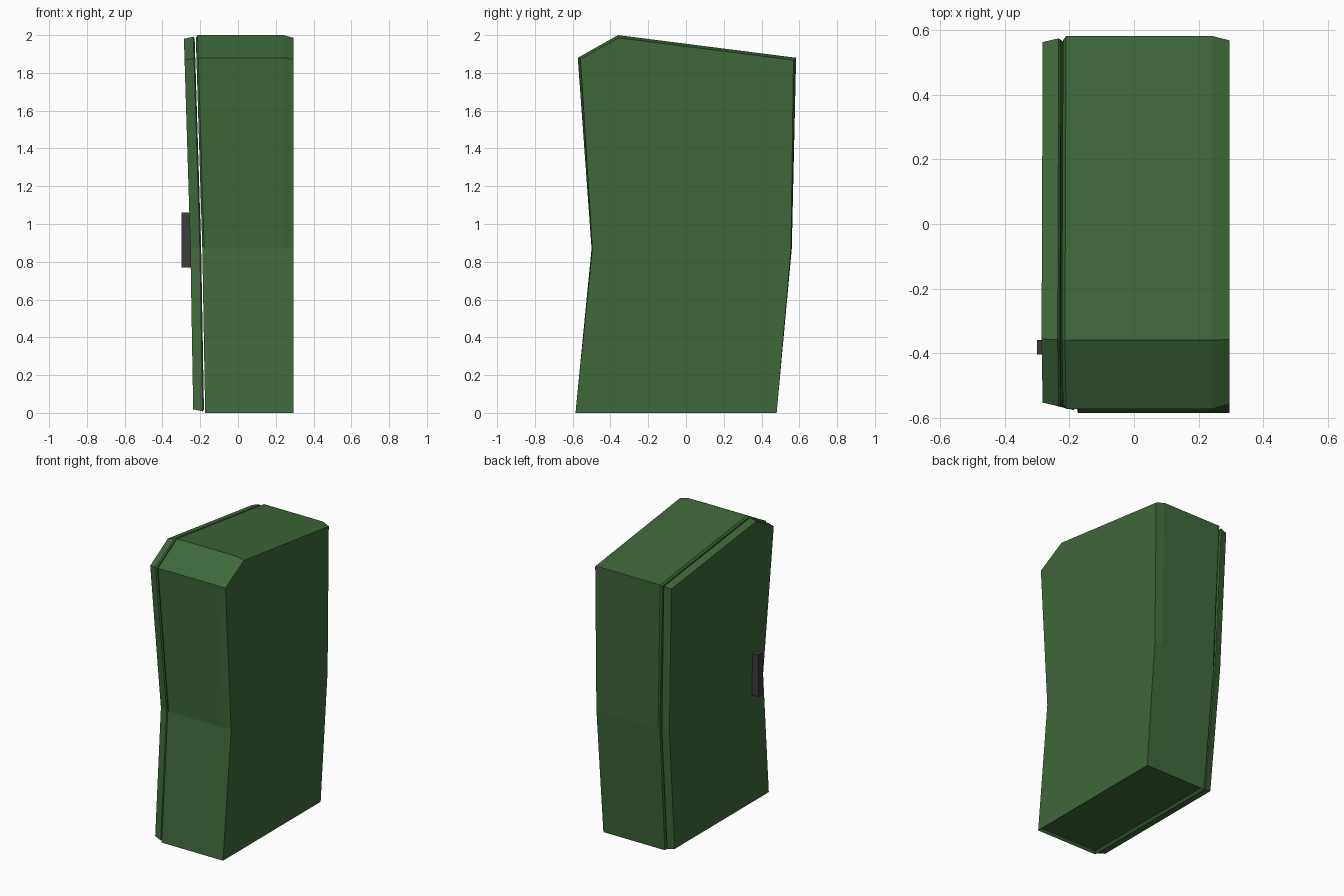
import bpy, bmesh
from mathutils import Vector

if "Cube" in bpy.data.objects:
    bpy.data.objects.remove(bpy.data.objects["Cube"])

# Wobbly side outline of the cabinet, as (y, z)
OUTLINE = [Vector(p) for p in [(-0.585, 0), (-0.50, 0.87), (-0.573, 1.88), (-0.36, 2.0),
                               (0.583, 1.88), (0.56, 0.87), (0.48, 0)]]


def material(name, color):
    m = bpy.data.materials.new(name)
    m.diffuse_color = color
    m.use_nodes = True
    m.node_tree.nodes["Principled BSDF"].inputs["Base Color"].default_value = m.diffuse_color
    return m


def lean(z):
    """Sideways lean of the door seam with height."""
    return -0.015 * z / 0.87 if z < 0.87 else -0.015 - 0.035 * (z - 0.87) / 1.13


def inset(points, amounts):
    """Move every outline corner inward along its mitre."""
    out, n = [], len(points)
    for i, p in enumerate(points):
        a, b = (p - points[i - 1]).normalized(), (points[(i + 1) % n] - p).normalized()
        na, nb = Vector((a.y, -a.x)), Vector((b.y, -b.x))
        out.append(p + (na + nb) * amounts[i] / (1 + na.dot(nb)))
    return out


def loft(name, rings, mat, recess=False):
    """Skin rings of (x, inset amounts, lean factor) into a closed solid."""
    bm = bmesh.new()
    loops = [[bm.verts.new((x + k * lean(p.y), p.x, p.y)) for p in inset(OUTLINE, am)]
             for x, am, k in rings]
    n = len(OUTLINE)
    floor = []
    for r, s in zip(loops, loops[1:]):
        for i in range(n):
            f = bm.faces.new((r[i], r[(i + 1) % n], s[(i + 1) % n], s[i]))
            if i == n - 1:
                floor.append(f)
    bm.faces.new(loops[0])
    bm.faces.new(loops[-1])
    bmesh.ops.recalc_face_normals(bm, faces=bm.faces)
    if recess:
        bmesh.ops.inset_region(bm, faces=floor, thickness=0.018, depth=-0.015)
    me = bpy.data.meshes.new(name)
    bm.to_mesh(me)
    bm.free()
    me.materials.append(mat)
    ob = bpy.data.objects.new(name, me)
    bpy.context.collection.objects.link(ob)
    return ob


green = material("green_paint", (0.05, 0.137, 0.043, 1))
dark = material("dark_metal", (0.045, 0.045, 0.045, 1))


def graded(d):
    """Inset that fades to nothing at the base."""
    return [d * (0 if p.y == 0 else 0.3 if p.y < 1 else 1) for p in OUTLINE]


def even(d):
    return [d] * len(OUTLINE)


# Cabinet body with chamfered far side and recessed underside
loft("cabinet_body", [(-0.174, graded(0.014), 1), (-0.164, graded(0), 1),
                      (0.24, graded(0), 0), (0.295, graded(0.014), 0)], green, recess=True)

# Door slab with softened rims
loft("door", [(-0.237, even(0.019), 1), (-0.187, even(0.008), 1),
              (-0.180, even(0.016), 1)], green)

# Door handle
bpy.ops.mesh.primitive_cube_add(size=1, location=(-0.272, -0.382, 0.915))
handle = bpy.context.object
handle.name = "door_handle"
handle.scale = (0.056, 0.045, 0.29)
handle.data.materials.append(dark)
